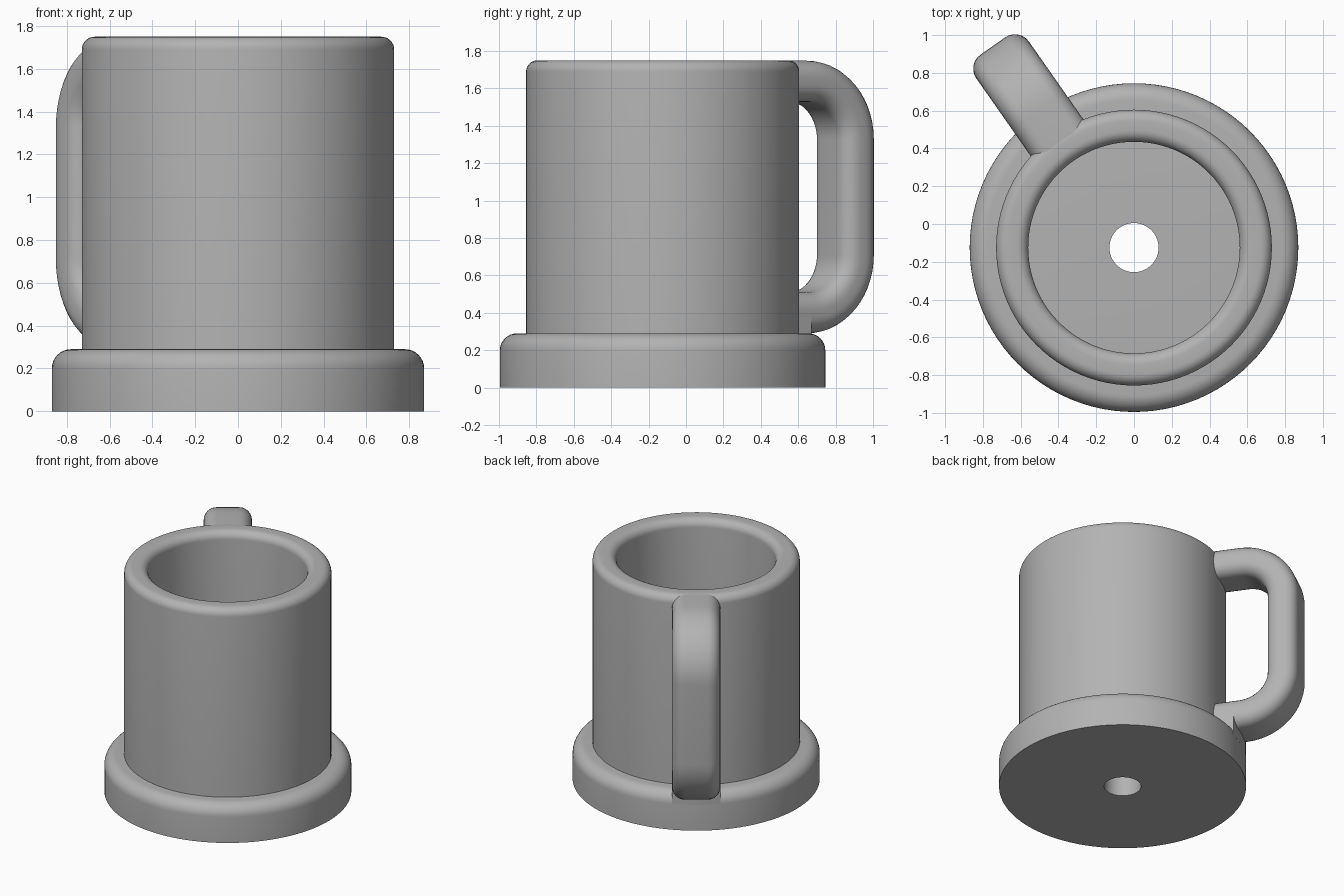
import bpy, bmesh, math
from mathutils import Matrix, Vector

cube = bpy.data.objects.get("Cube")
if cube:
    bpy.data.objects.remove(cube, do_unlink=True)

CENTRE = Matrix.Translation((0, -0.125, 0))
HANDLE_TURN = CENTRE @ Matrix.Rotation(math.radians(125), 4, 'Z')

grey = bpy.data.materials.new("grey")
grey.use_nodes = True
COLOUR = (0.45, 0.45, 0.45, 1)
grey.diffuse_color = COLOUR
grey.node_tree.nodes["Principled BSDF"].inputs["Base Color"].default_value = COLOUR


def finish(bm, name, matrix):
    bmesh.ops.recalc_face_normals(bm, faces=bm.faces)
    bm.transform(matrix)
    mesh = bpy.data.meshes.new(name)
    bm.to_mesh(mesh)
    bm.free()
    mesh.materials.append(grey)
    obj = bpy.data.objects.new(name, mesh)
    bpy.context.collection.objects.link(obj)
    bpy.ops.object.select_all(action='DESELECT')
    obj.select_set(True)
    bpy.context.view_layer.objects.active = obj
    bpy.ops.object.shade_smooth_by_angle(angle=math.radians(35))
    return obj


def arc(cx, cy, r, start, end, steps=8):
    """Points along an arc, angles in degrees."""
    angles = [math.radians(start + (end - start) * i / steps) for i in range(steps + 1)]
    return [(cx + r * math.cos(a), cy + r * math.sin(a)) for a in angles]


def lathe(name, profile, sides=96):
    """Revolve a closed (radius, height) profile about the vertical axis."""
    bm = bmesh.new()
    rings = []
    for s in range(sides):
        a = math.tau * s / sides
        rings.append([bm.verts.new((r * math.cos(a), r * math.sin(a), z)) for r, z in profile])
    n = len(profile)
    for s in range(sides):
        a, b = rings[s], rings[(s + 1) % sides]
        for i in range(n):
            j = (i + 1) % n
            bm.faces.new((a[i], b[i], b[j], a[j]))
    return finish(bm, name, CENTRE)


# Base disc with a drain hole and rounded upper edge
base_r, base_h, base_round = 0.87, 0.29, 0.09
lathe("base", [(0.13, 0), (base_r, 0)]
      + arc(base_r - base_round, base_h - base_round, base_round, 0, 90)
      + [(0.13, base_h)])

# Cup wall with rounded rim
outer, inner, top, rim = 0.73, 0.56, 1.75, 0.06
lathe("cup_wall", [(inner, 0.15), (outer, 0.15)]
      + arc(outer - rim, top - rim, rim, 0, 90)
      + arc(inner + rim, top - rim, rim, 90, 180))

# Handle: rounded rectangle swept along a path with two curved corners
half_w, half_t, edge, bend = 0.17, 0.11, 0.09, 0.31
reach, low, high = 1.303 - half_t, base_h + half_t, top - 0.002 - half_t
section = []
for sx, sy, start in ((1, 1, 0), (-1, 1, 90), (-1, -1, 180), (1, -1, 270)):
    section += arc(sx * (half_w - edge), sy * (half_t - edge), edge, start, start + 90, 6)

path = [(0.65, low, -90)]
for z, start in ((low + bend, -90), (high - bend, 0)):
    points = arc(reach - bend, z, bend, start, start + 90, 14)
    path += [(x, y, start + 90 * i / 14) for i, (x, y) in enumerate(points)]
path.append((0.65, high, 90))

bm = bmesh.new()
rings = []
for r, z, angle in path:
    out = Vector((math.cos(math.radians(angle)), 0, math.sin(math.radians(angle))))
    rings.append([bm.verts.new(Vector((r, u, z)) + out * v) for u, v in section])
for a, b in zip(rings, rings[1:]):
    for i in range(len(section)):
        j = (i + 1) % len(section)
        bm.faces.new((a[i], a[j], b[j], b[i]))
bm.faces.new(rings[0])
bm.faces.new(rings[-1])
finish(bm, "handle", HANDLE_TURN)

# Square foot that joins the handle to the base, its end following the base edge
spread = math.degrees(math.asin(half_w / base_r))
outline = [(0.65, -half_w)] + arc(0, 0, base_r, -spread, spread) + [(0.65, half_w)]
bm = bmesh.new()
foot = bm.faces.new([bm.verts.new((x, y, base_h - base_round)) for x, y in outline])
extruded = bmesh.ops.extrude_face_region(bm, geom=[foot])["geom"]
bmesh.ops.translate(bm, vec=(0, 0, low - base_h + base_round),
                    verts=[v for v in extruded if isinstance(v, bmesh.types.BMVert)])
finish(bm, "handle_foot", HANDLE_TURN)
